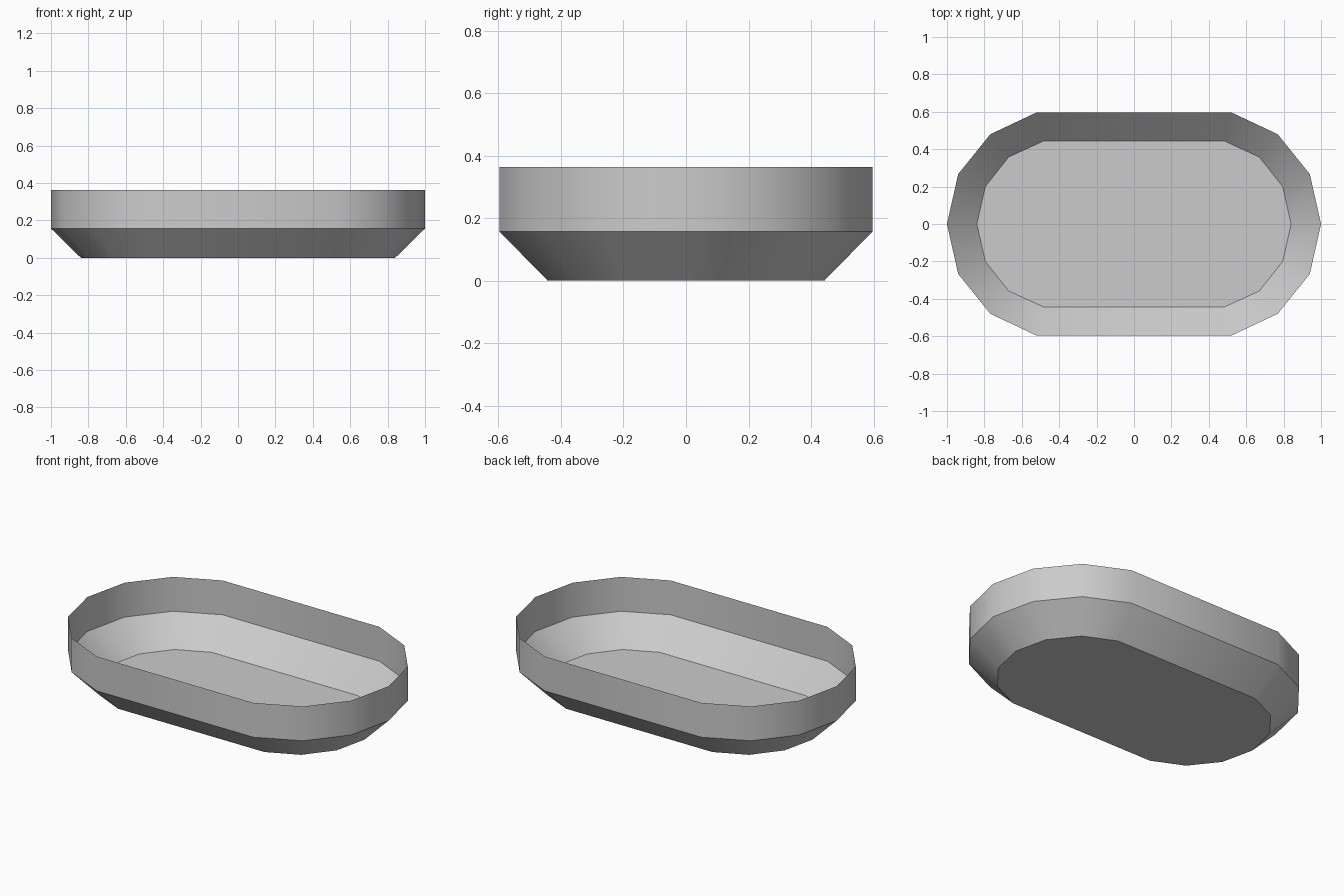
import bpy
import bmesh
import math

cube = bpy.data.objects.get("Cube")
if cube:
    bpy.data.objects.remove(cube, do_unlink=True)

# Plain grey for the whole tray
grey = bpy.data.materials.new("plain_grey")
grey.use_nodes = True
colour = (0.6, 0.6, 0.6, 1)
grey.diffuse_color = colour
grey.node_tree.nodes["Principled BSDF"].inputs["Base Color"].default_value = colour


def outline(quarter):
    """Mirror a quarter outline (end point first) into a full loop."""
    half = quarter + [(-x, y) for x, y in reversed(quarter)]
    return half + [(x, -y) for x, y in reversed(half[1:-1])]


base = outline([(0.84, 0), (0.795, 0.2), (0.67, 0.358), (0.485, 0.443)])
rim = outline([(1, 0), (0.94, 0.267), (0.768, 0.48), (0.52, 0.597)])

# Open thin shell: floor, sloping lower side, upright upper side
bm = bmesh.new()
rings = [[bm.verts.new((x, y, z)) for x, y in loop]
         for loop, z in ((base, 0), (rim, 0.157), (rim, 0.363))]
bm.faces.new(list(reversed(rings[0])))
for low, high in zip(rings, rings[1:]):
    for i in range(len(low)):
        j = (i + 1) % len(low)
        bm.faces.new((low[i], low[j], high[j], high[i]))

mesh = bpy.data.meshes.new("tray_shell")
bm.to_mesh(mesh)
bm.free()
mesh.materials.append(grey)
tray = bpy.data.objects.new("tray_shell", mesh)
bpy.context.collection.objects.link(tray)

# Smooth around the sides, crisp at the floor and the bend
bpy.ops.object.select_all(action="DESELECT")
tray.select_set(True)
bpy.context.view_layer.objects.active = tray
bpy.ops.object.shade_smooth_by_angle(angle=math.radians(35))
